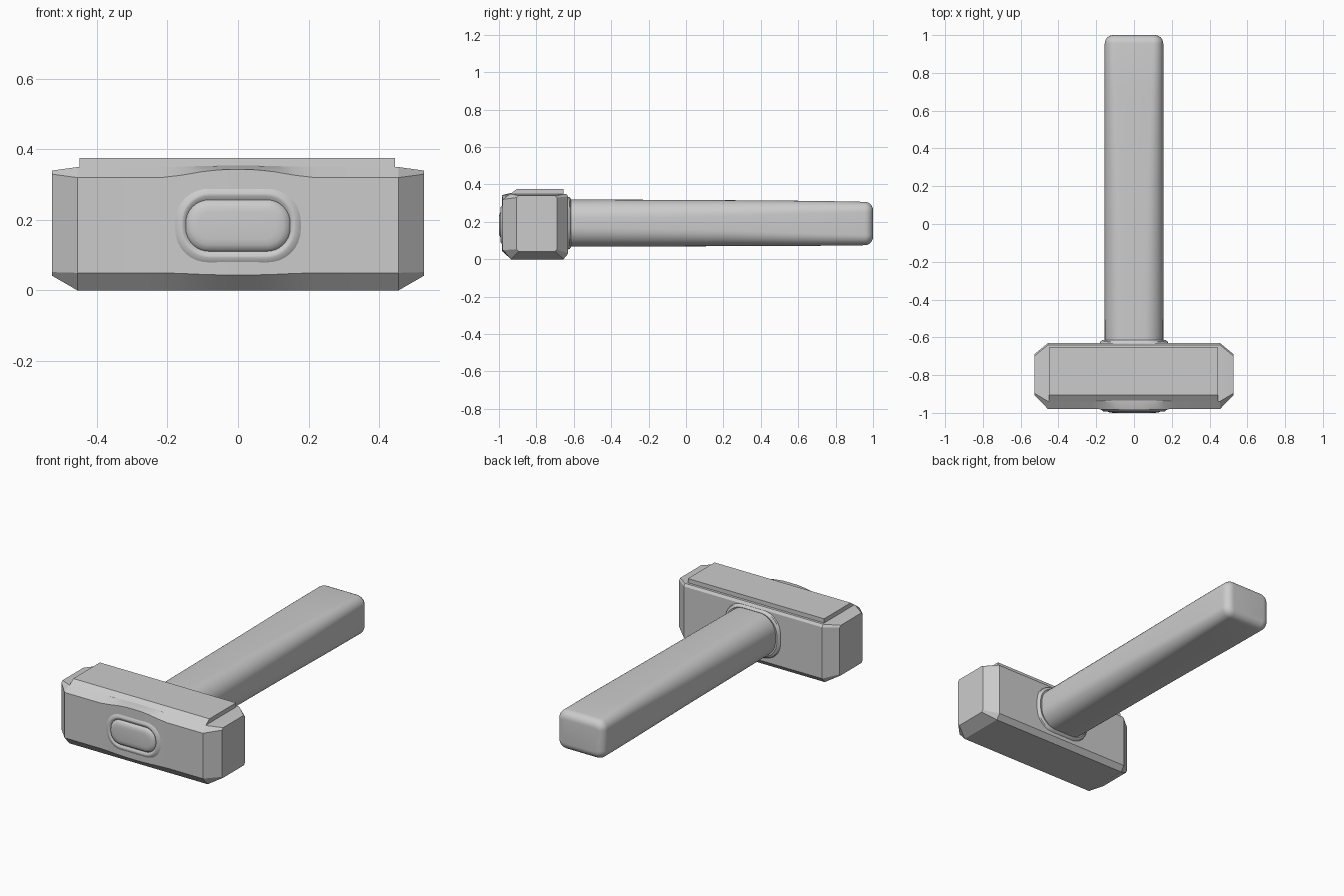
import bpy, bmesh
from math import sin, cos, pi, radians

if "Cube" in bpy.data.objects:
    bpy.data.objects.remove(bpy.data.objects["Cube"])


def loft(name, rings, angle=30):
    """Skin a list of equal-length closed rings and cap both ends."""
    bm = bmesh.new()
    rows = [[bm.verts.new(p) for p in r] for r in rings]
    n = len(rows[0])
    for a, b in zip(rows, rows[1:]):
        for i in range(n):
            j = (i + 1) % n
            bm.faces.new((a[i], a[j], b[j], b[i]))
    bm.faces.new(rows[0])
    bm.faces.new(rows[-1])
    bmesh.ops.recalc_face_normals(bm, faces=bm.faces)
    mesh = bpy.data.meshes.new(name)
    bm.to_mesh(mesh)
    bm.free()
    ob = bpy.data.objects.new(name, mesh)
    bpy.context.collection.objects.link(ob)
    bpy.ops.object.select_all(action='DESELECT')
    ob.select_set(True)
    bpy.context.view_layer.objects.active = ob
    bpy.ops.object.shade_smooth_by_angle(angle=radians(angle))
    return ob


def round_rect(y, w, h, r, cz, seg=8):
    """Rounded rectangle in the xz plane, half sizes w and h."""
    r = min(r, w, h)
    pts = []
    for k, (sx, sz) in enumerate(((1, 1), (-1, 1), (-1, -1), (1, -1))):
        for i in range(seg + 1):
            a = (k + i / seg) * pi / 2
            pts.append((sx * (w - r) + r * cos(a), y,
                        cz + sz * (h - r) + r * sin(a)))
    return pts


# head body: chamfered section swept along x, swelling around the eye
def body_ring(x, swell=0.0):
    s = swell
    yz = ((-0.98 - 0.004 * s, 0.05 - 0.006 * s), (-0.935, 0.0),
          (-0.655, 0.0), (-0.63, 0.03), (-0.63, 0.335), (-0.64, 0.35),
          (-0.939, 0.35 + 0.004 * s), (-0.98 - 0.004 * s, 0.32 + 0.023 * s))
    return [(x, y, z) for y, z in yz]


def end_ring(x):
    yz = ((-0.905, 0.052), (-0.895, 0.042), (-0.70, 0.042), (-0.69, 0.052),
          (-0.69, 0.33), (-0.70, 0.34), (-0.895, 0.34), (-0.905, 0.33))
    return [(x, y, z) for y, z in yz]


swells = ((0.455, 0), (0.22, 0), (0.16, 0.3), (0.10, 0.75), (0.05, 0.97))
half = [body_ring(-x, s) for x, s in swells]
other = [body_ring(x, s) for x, s in reversed(swells)]
loft("hammer_head", [end_ring(-0.528)] + half + [body_ring(0, 1)] + other
     + [end_ring(0.528)], 20)

# raised plate on top of the head
plate = ((-0.93, 0.34), (-0.939, 0.35), (-0.905, 0.375),
         (-0.655, 0.375), (-0.655, 0.34))
loft("head_top_plate", [[(x, y, z) for y, z in plate]
                        for x in (-0.45, 0.446)], 20)

# front eye: raised rim, groove and the handle end showing through
eye = ((-0.97, 0.195, 0.125), (-0.983, 0.175, 0.105), (-0.992, 0.162, 0.092),
       (-0.991, 0.155, 0.084), (-0.984, 0.148, 0.073), (-0.992, 0.143, 0.068),
       (-0.998, 0.128, 0.055), (-1.0, 0.11, 0.04))
loft("eye_front", [round_rect(y, w, h, 0.9 * h, 0.184) for y, w, h in eye], 50)

# collar around the handle at the back of the head
collar = ((-0.645, 0.185, 0.145), (-0.622, 0.178, 0.138),
          (-0.615, 0.168, 0.128), (-0.62, 0.15, 0.12))
loft("handle_collar", [round_rect(y, w, h, 0.11, 0.193)
                       for y, w, h in collar], 40)

# handle: oval near the head, squarer and rounded at the free end
rings = [round_rect(-0.70, 0.155, 0.126, 0.105, 0.193),
         round_rect(-0.40, 0.156, 0.126, 0.10, 0.193),
         round_rect(0.20, 0.156, 0.123, 0.085, 0.193),
         round_rect(0.70, 0.155, 0.120, 0.065, 0.192)]
fillet = 0.045
for i in range(7):
    a = i / 6 * pi / 2
    inset = fillet * (1 - cos(a))
    rings.append(round_rect(1 - fillet + fillet * sin(a), 0.155 - inset,
                            0.116 - inset, 0.055 - inset, 0.191))
loft("handle", rings, 40)
